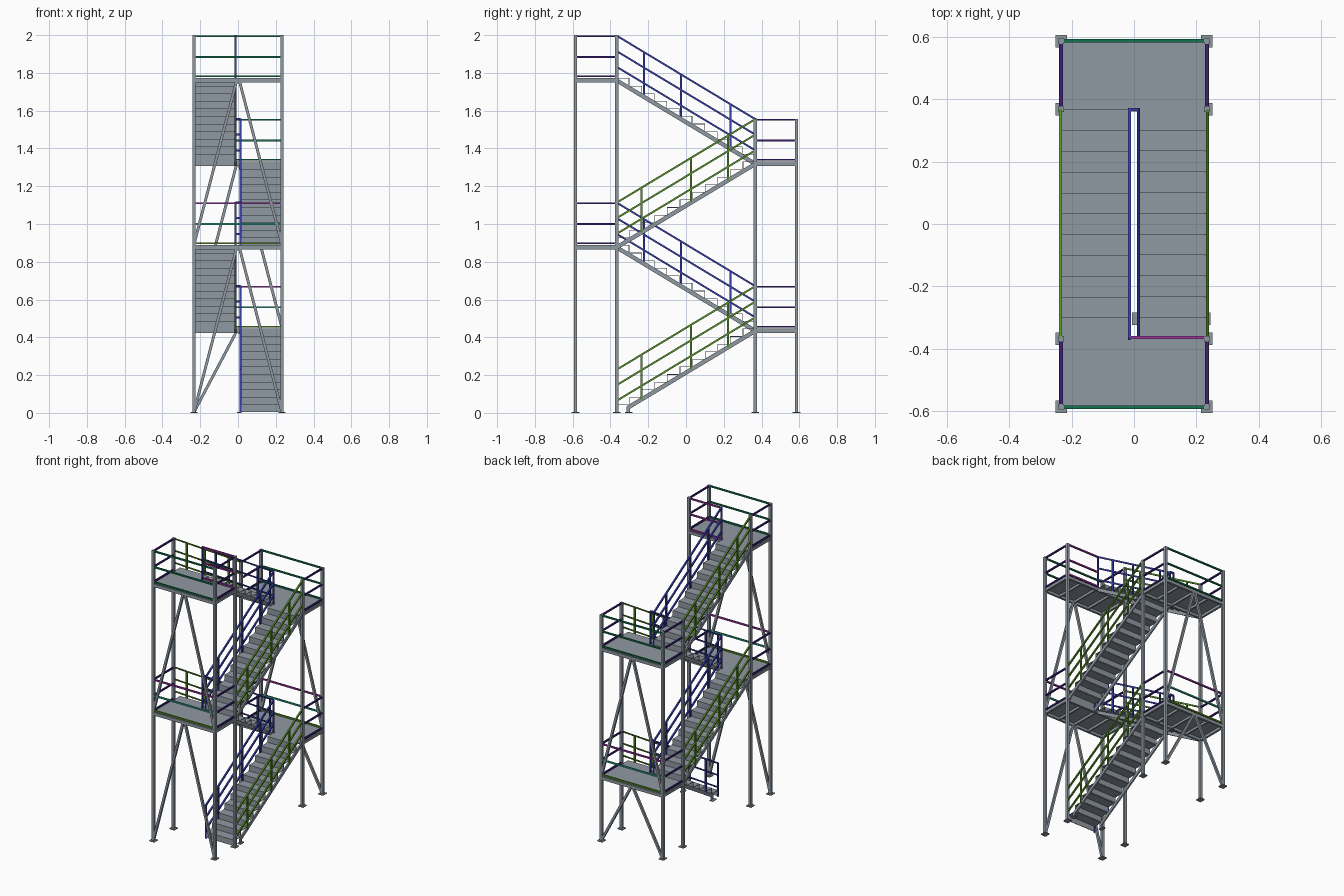
import bpy, bmesh
from mathutils import Vector

if "Cube" in bpy.data.objects:
    bpy.data.objects.remove(bpy.data.objects["Cube"])


def material(name, rgb):
    m = bpy.data.materials.new(name)
    m.diffuse_color = (*rgb, 1.0)
    m.use_nodes = True
    m.node_tree.nodes["Principled BSDF"].inputs["Base Color"].default_value = m.diffuse_color
    return m


STEEL = material("steel grey", (0.28, 0.32, 0.36))
GREEN = material("leaf green", (0.10, 0.29, 0.02))
BLUE = material("deep blue", (0.04, 0.05, 0.42))
PURPLE = material("dark purple", (0.045, 0.014, 0.19))
PINE = material("pine green", (0.008, 0.17, 0.075))
MAGENTA = material("magenta", (0.34, 0.035, 0.36))
TEAL = material("teal", (0.03, 0.34, 0.25))


class Part:
    """Collects bars and boxes into one named object."""

    def __init__(self, name, mat):
        self.name, self.mat, self.bm = name, mat, bmesh.new()

    def bar(self, a, b, w, h=None):
        a, b = Vector(a), Vector(b)
        h = h or w
        d = (b - a).normalized()
        side = d.cross(Vector((0, 0, 1)))
        side = Vector((1, 0, 0)) if side.length < 1e-4 else side.normalized()
        up = side.cross(d)
        rings = []
        for p in (a, b):
            rings.append([self.bm.verts.new(p + side * (i * w / 2) + up * (j * h / 2))
                          for i, j in ((-1, -1), (1, -1), (1, 1), (-1, 1))])
        lo, hi = rings
        self.bm.faces.new(lo)
        self.bm.faces.new(hi)
        for i in range(4):
            k = (i + 1) % 4
            self.bm.faces.new((lo[i], lo[k], hi[k], hi[i]))

    def box(self, x0, x1, y0, y1, z0, z1):
        ym = (y0 + y1) / 2
        self.bar((x0, ym, (z0 + z1) / 2), (x1, ym, (z0 + z1) / 2), abs(y1 - y0), z1 - z0)

    def finish(self):
        bmesh.ops.recalc_face_normals(self.bm, faces=self.bm.faces)
        me = bpy.data.meshes.new(self.name)
        self.bm.to_mesh(me)
        self.bm.free()
        me.materials.append(self.mat)
        bpy.context.collection.objects.link(bpy.data.objects.new(self.name, me))


X, YI, YO = 0.233, 0.367, 0.585      # post lines
RISE, STEPS = 0.442, 11
LEVELS = [0.434 + RISE * i for i in range(4)]
FLIGHT_RAILS = (0.237, 0.155, 0.072)
DECK_RAILS = (0.234, 0.125, 0.022)
R = 0.010                            # rail thickness

# Posts with base plates
posts = Part("posts", STEEL)
plates = Part("base_plates", STEEL)
for sx in (-1, 1):
    for y in (-YO, -YI, YI, YO):
        posts.bar((sx * X, y, 0), (sx * X, y, 2.0 if y < 0 else 1.557), 0.018)
        px, py = sx * 0.233, y
        plates.box(px - 0.019, px + 0.019, py - 0.02, py + 0.02, 0, 0.006)
for x in (0.006, 0.233):
    plates.box(x - 0.012, x + 0.012, -0.323, -0.283, 0, 0.006)
posts.finish()
plates.finish()

# Landings: deck plate, edge beams and joists, end and side guard rails
for n, z in enumerate(LEVELS):
    s = 1 if n % 2 == 0 else -1
    tag = f"_{n + 1}"
    deck = Part("landing_deck" + tag, STEEL)
    deck.box(-X, X, s * (YI - 0.002), s * (YO + 0.006), z + 0.008, z + 0.012)
    deck.finish()
    frame = Part("landing_frame" + tag, STEEL)
    for y in (YI, YO):
        frame.bar((-X, s * y, z), (X, s * y, z), 0.014, 0.02)
    for x in (-X, X):
        frame.bar((x, s * YI, z), (x, s * YO, z), 0.014, 0.02)
    for x in (-0.117, 0, 0.117):
        frame.bar((x, s * YI, z), (x, s * YO, z), 0.01, 0.016)
    frame.finish()

    sides = Part("landing_side_rails" + tag, PURPLE)
    for dz in DECK_RAILS:
        for x in (-X, X):
            sides.bar((x, s * YI, z + dz), (x, s * YO, z + dz), R)
    sides.finish()
    colours = (MAGENTA, TEAL, GREEN) if n < 2 else (PINE,) * 3
    for label, dz, mat in zip(("top", "middle", "bottom"), DECK_RAILS, colours):
        end = Part(f"landing_end_rail_{label}" + tag, mat)
        end.bar((-X, s * (YO + 0.002), z + dz), (X, s * (YO + 0.002), z + dz), R)
        end.finish()

# Flights: stringers, folded steps, outer and inner handrails
for n, z1 in enumerate(LEVELS):
    s = 1 if n % 2 == 0 else -1      # climbs towards +y or -y, on the +x or -x side
    z0 = z1 - RISE
    tag = f"_{n + 1}"
    slope = RISE / (2 * YI)

    def line(t, dz=0.0):
        """Point (y, z) on the pitch line, t measured along the climb."""
        return s * t, z0 + (t + YI) * slope + dz

    xo, xi = s * 0.231, s * 0.014
    start = -0.305 if n == 0 else -YI
    stringers = Part("stringers" + tag, STEEL)
    for x in (xo, xi):
        stringers.bar((x, *line(start)), (x, *line(YI)), 0.010, 0.022)
        if n == 0:
            stringers.bar((x, start, 0), (x, start, 0.034), 0.010, 0.018)
    stringers.finish()

    steps = Part("steps" + tag, STEEL)
    run = 2 * YI / STEPS
    for k in range(STEPS):
        t, zt = -YI + run * k, z0 + RISE / STEPS * (k + 1) + 0.012
        steps.box(xi, xo, s * t, s * (t + run), zt - 0.003, zt)
        ylo = s * (t + 0.0015)
        steps.box(xi, xo, ylo - 0.0015, ylo + 0.0015, max(0.0, zt - RISE / STEPS), zt)
    steps.finish()

    for name, x, mat in (("outer", s * 0.235, GREEN), ("inner", s * 0.014, BLUE)):
        rail = Part(f"{name}_handrail" + tag, mat)
        for dz in FLIGHT_RAILS:
            rail.bar((x, *line(-YI, dz)), (x, *line(YI, dz)), R)
        for t in (-0.235, 0.027, 0.222):
            rail.bar((x, *line(t)), (x, *line(t, FLIGHT_RAILS[0])), R)
        if name == "inner":
            for t in (-YI, YI):
                base = max(0.0, line(t)[1])
                rail.bar((x, s * t, base), (x, *line(t, FLIGHT_RAILS[0])), R)
            # short links round the turn to the next flight
            if n < 3:
                for dz in FLIGHT_RAILS:
                    rail.bar((x, *line(YI, dz)), (-x, *line(YI, dz)), R)
        rail.finish()

# Gate rail closing the open side of the top landing
gate = Part("top_closing_rail", MAGENTA)
for dz in DECK_RAILS:
    gate.bar((-0.014, -0.364, LEVELS[3] + dz), (X, -0.364, LEVELS[3] + dz), R)
gate.finish()

# Inverted V braces under each landing on the end planes
for n, z in enumerate(LEVELS):
    s = 1 if n % 2 == 0 else -1
    foot = 0.0 if n < 2 else LEVELS[n - 2] + 0.012
    brace = Part(f"end_brace_{n + 1}", STEEL)
    for sx in (-1, 1):
        brace.bar((sx * X, s * YO, foot + 0.004), (sx * 0.008, s * YO, z - 0.004), 0.015)
    brace.finish()
